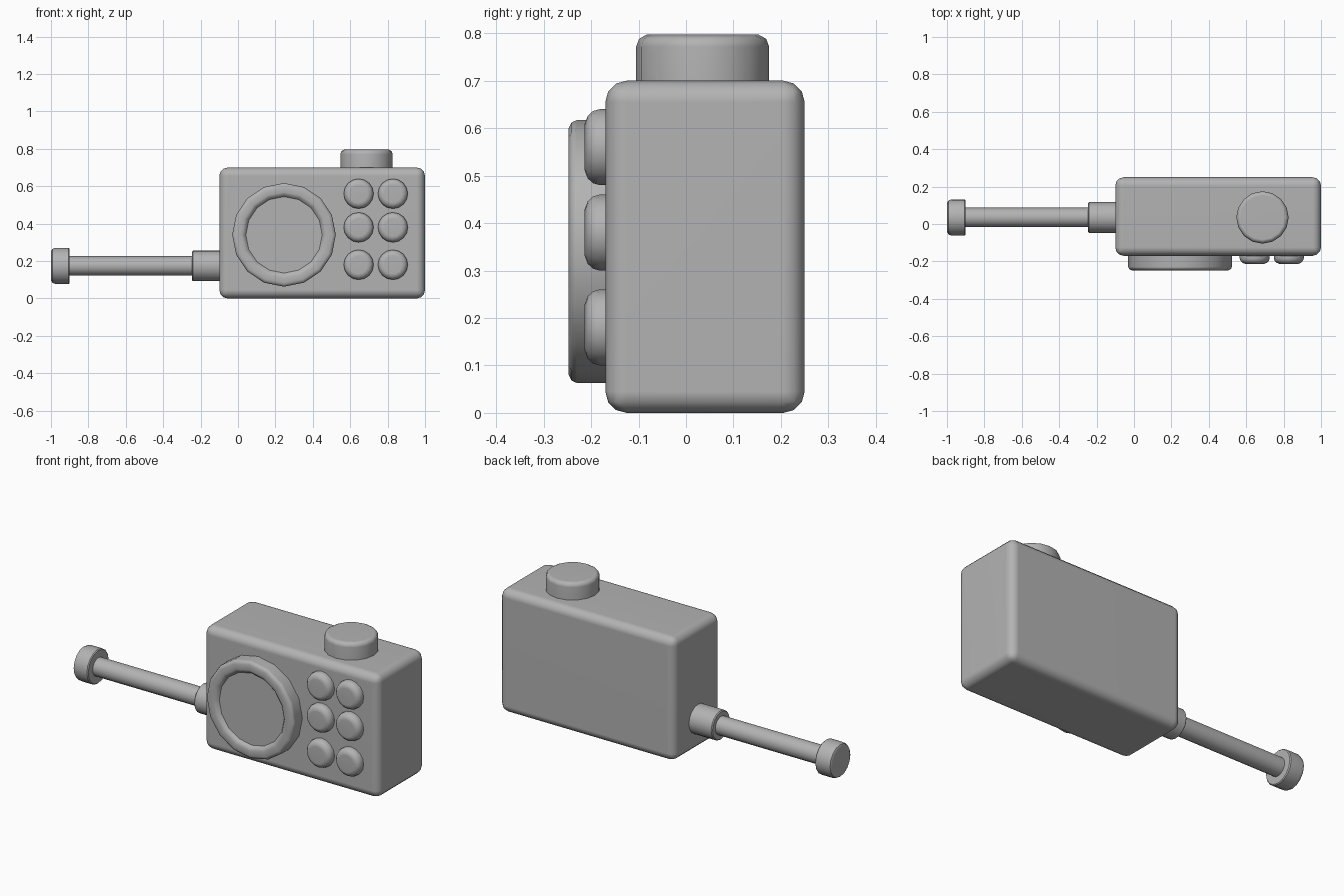
import bpy, bmesh, math
from mathutils import Matrix, Vector

if "Cube" in bpy.data.objects:
    bpy.data.objects.remove(bpy.data.objects["Cube"])

grey = bpy.data.materials.new("dark_grey")
grey.diffuse_color = (0.45, 0.45, 0.45, 1)
grey.use_nodes = True
grey.node_tree.nodes["Principled BSDF"].inputs["Base Color"].default_value = grey.diffuse_color


def finish(name, bm, angle=40):
    bmesh.ops.recalc_face_normals(bm, faces=bm.faces)
    mesh = bpy.data.meshes.new(name)
    bm.to_mesh(mesh)
    bm.free()
    mesh.materials.append(grey)
    ob = bpy.data.objects.new(name, mesh)
    bpy.context.collection.objects.link(ob)
    bpy.ops.object.select_all(action='DESELECT')
    ob.select_set(True)
    bpy.context.view_layer.objects.active = ob
    bpy.ops.object.shade_smooth_by_angle(angle=math.radians(angle))
    # keep the large faces evenly shaded
    ob.modifiers.new("weighted", 'WEIGHTED_NORMAL').keep_sharp = True
    return ob


def lathe(name, profile, origin, axis, sides=16):
    """Spin (radius, height) points about an axis; both ends are capped."""
    bm = bmesh.new()
    rings = []
    for r, h in profile:
        rings.append([bm.verts.new((r * math.cos(2 * math.pi * i / sides),
                                    r * math.sin(2 * math.pi * i / sides), h))
                      for i in range(sides)])
    for a, b in zip(rings, rings[1:]):
        for i in range(sides):
            j = (i + 1) % sides
            bm.faces.new((a[i], a[j], b[j], b[i]))
    bm.faces.new(rings[0][::-1])
    bm.faces.new(rings[-1])
    turn = Vector((0, 0, 1)).rotation_difference(Vector(axis)).to_matrix().to_4x4()
    bm.transform(Matrix.Translation(origin) @ turn)
    return finish(name, bm)


# rounded body
bm = bmesh.new()
bmesh.ops.create_cube(bm, size=1)
bm.transform(Matrix.Translation((0.45, 0.04, 0.35)) @ Matrix.Diagonal((1.10, 0.42, 0.70, 1)))
bmesh.ops.bevel(bm, geom=bm.edges[:], offset=0.045, segments=3,
                profile=0.5, affect='EDGES')
finish("body", bm)

# speaker ring with a shallow recessed face
lathe("speaker",
      [(0.277, -0.02), (0.277, 0.06), (0.272, 0.071), (0.258, 0.078),
       (0.228, 0.078), (0.214, 0.071), (0.204, 0.058)],
      (0.246, -0.17, 0.34), (0, -1, 0))

# button grid
for row, z in enumerate((0.56, 0.38, 0.18)):
    for col, x in enumerate((0.645, 0.828)):
        lathe(f"button_{row}_{col}",
              [(0.08, -0.02), (0.08, 0.012), (0.076, 0.026),
               (0.066, 0.037), (0.048, 0.044)],
              (x, -0.17, z), (0, -1, 0))

# top knob
lathe("top_knob",
      [(0.14, -0.02), (0.14, 0.072), (0.134, 0.088), (0.118, 0.097)],
      (0.687, 0.035, 0.70), (0, 0, 1))

# antenna: socket, rod and tip
base = (-0.10, 0.035, 0.174)
lathe("antenna_socket",
      [(0.082, -0.02), (0.082, 0.14), (0.077, 0.145)], base, (-1, 0, 0))
lathe("antenna_rod", [(0.052, 0.12), (0.052, 0.82)], base, (-1, 0, 0))
lathe("antenna_tip",
      [(0.092, 0.80), (0.097, 0.805), (0.097, 0.875), (0.091, 0.892), (0.077, 0.90)],
      base, (-1, 0, 0))
